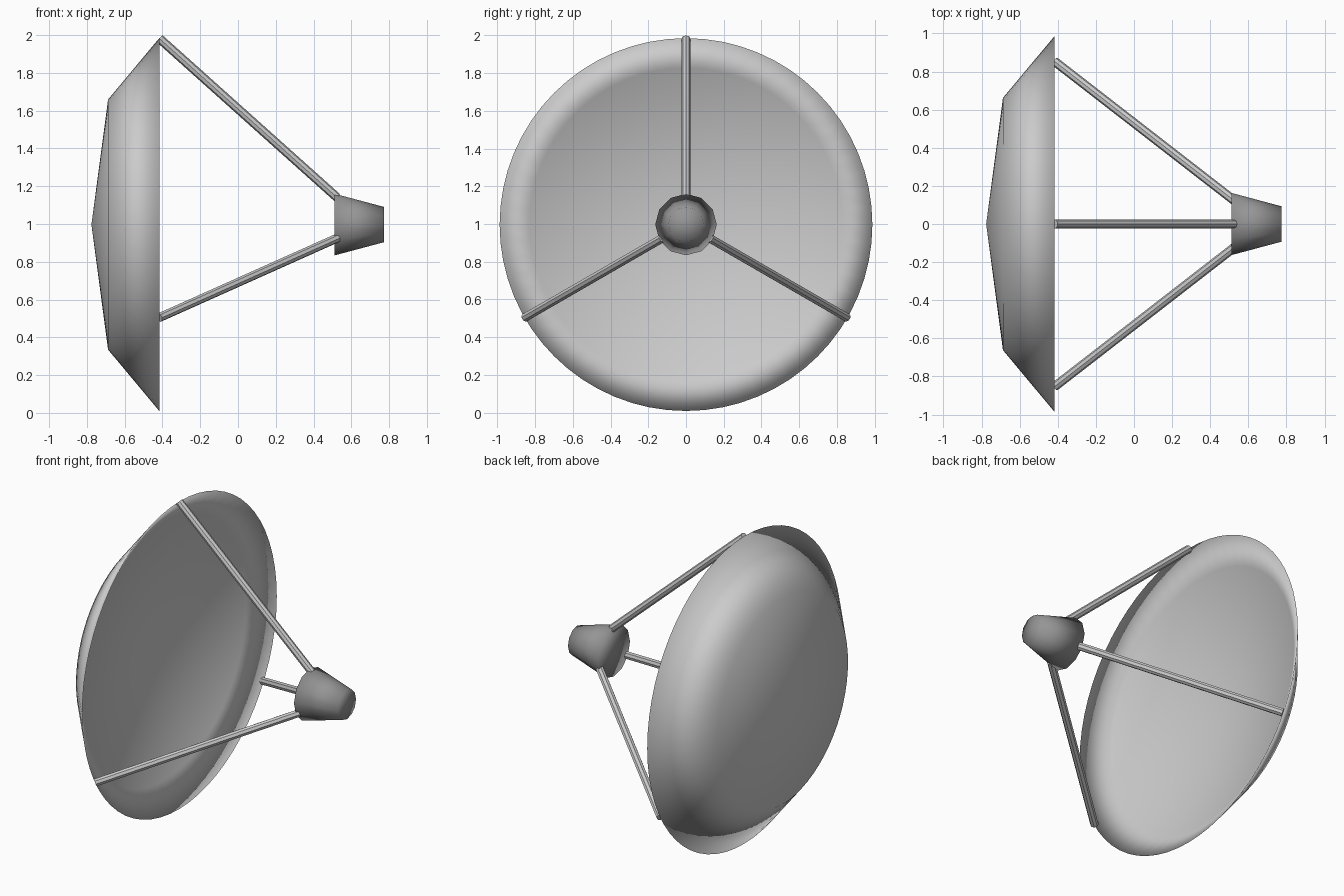
import bpy, bmesh, math
from mathutils import Vector, Matrix

if "Cube" in bpy.data.objects:
    bpy.data.objects.remove(bpy.data.objects["Cube"])

CZ = 0.997  # height of the dish axis


def polar(x, r, a):
    """Point at distance r from the dish axis, angle a in the yz plane."""
    return Vector((x, r * math.cos(a), CZ + r * math.sin(a)))


def finish(name, bm, angle):
    bmesh.ops.recalc_face_normals(bm, faces=bm.faces)
    me = bpy.data.meshes.new(name)
    bm.to_mesh(me)
    bm.free()
    ob = bpy.data.objects.new(name, me)
    bpy.context.collection.objects.link(ob)
    bpy.ops.object.select_all(action='DESELECT')
    bpy.context.view_layer.objects.active = ob
    ob.select_set(True)
    if angle is None:
        bpy.ops.object.shade_smooth()
    else:
        bpy.ops.object.shade_smooth_by_angle(angle=math.radians(angle))
    return ob


def revolve(name, profile, sides, angle, offset=0.0):
    """Turn (x, radius) points around the dish axis; radius 0 closes to a point."""
    bm = bmesh.new()
    rings = []
    for x, r in profile:
        n = sides if r > 0 else 1
        rings.append([bm.verts.new(polar(x, r, offset + 2 * math.pi * i / sides))
                      for i in range(n)])
    for a, b in zip(rings, rings[1:]):
        for i in range(sides):
            j = (i + 1) % sides
            quad = [a[i % len(a)], a[j % len(a)], b[j % len(b)], b[i % len(b)]]
            bm.faces.new(list(dict.fromkeys(quad)))
    return finish(name, bm, angle)


def rod(name, p, q, radius, sides=8):
    """Straight rod between two points."""
    d = q - p
    bm = bmesh.new()
    m = Matrix.Translation((p + q) / 2) @ d.to_track_quat('Z', 'Y').to_matrix().to_4x4()
    bmesh.ops.create_cone(bm, cap_ends=True, segments=sides, radius1=radius,
                          radius2=radius, depth=d.length, matrix=m)
    return finish(name, bm, 30)


# Reflector dish, open towards +x: outer shell, sharp rim, shallower inner face
revolve("dish", [(-0.776, 0), (-0.688, 0.662), (-0.416, 0.988),
                 (-0.52, 0.83), (-0.70, 0)], 64, None)

# Tapered receiver at the focus
receiver = revolve("receiver", [(0.512, 0), (0.512, 0.163), (0.774, 0.093), (0.774, 0)],
                   12, None)
dark = bpy.data.materials.new("dark_grey")
dark.diffuse_color = (0.3, 0.3, 0.3, 1)
dark.use_nodes = True
dark.node_tree.nodes["Principled BSDF"].inputs["Base Color"].default_value = dark.diffuse_color
receiver.data.materials.append(dark)

# Three struts from the dish rim to the receiver
for i in range(3):
    a = math.radians(90 + 120 * i)
    rod(f"strut_{i + 1}", polar(-0.416, 0.985, a), polar(0.525, 0.143, a), 0.024)
